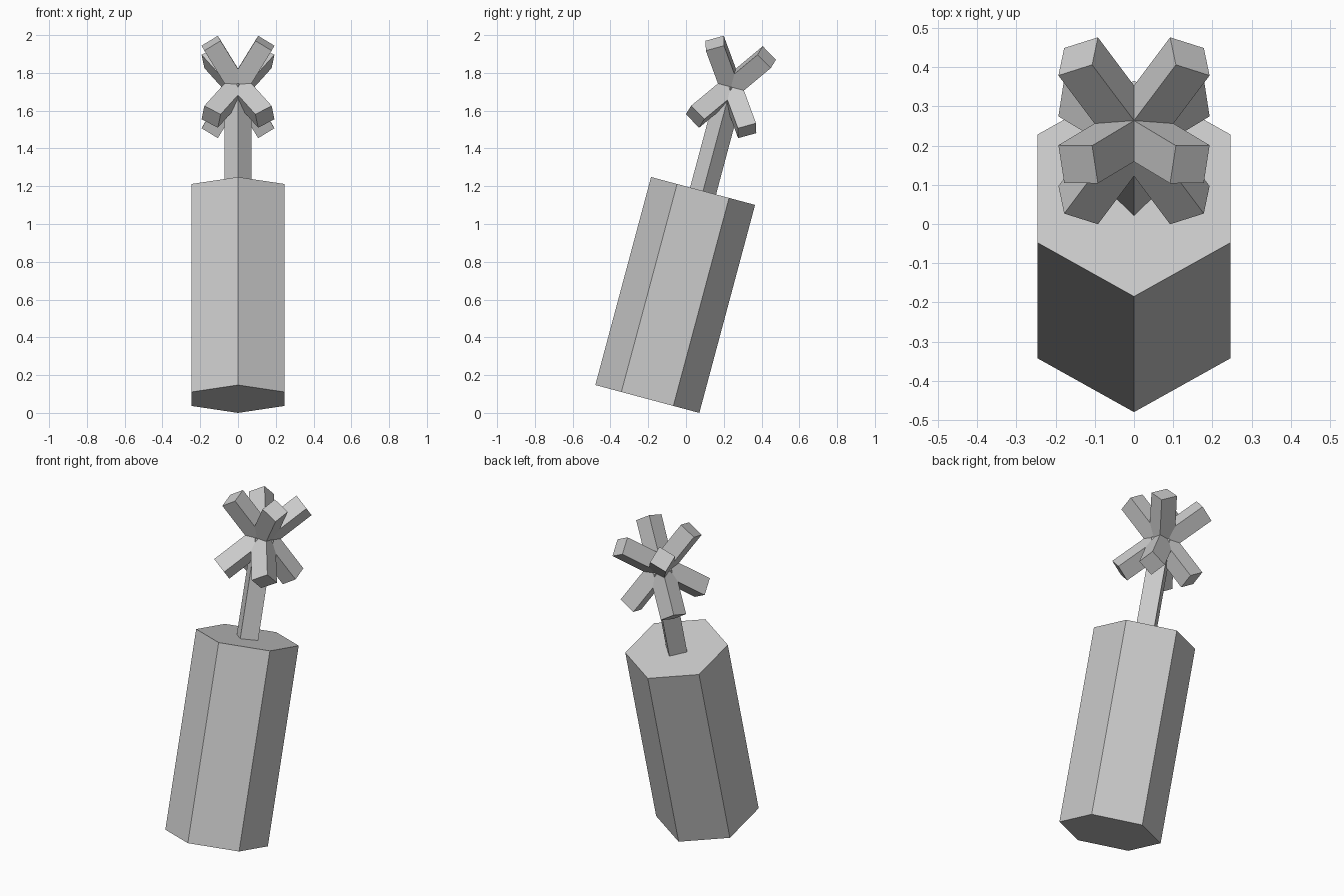
import bpy
from math import radians, cos, sin
from mathutils import Matrix

if "Cube" in bpy.data.objects:
    bpy.data.objects.remove(bpy.data.objects["Cube"])

U = 0.285                      # body radius, the basic module
TILT = radians(15)
# Frame of the leaning axis, origin at the middle of the base
frame = (Matrix.Translation((0, -0.48 + U * cos(TILT), U * sin(TILT)))
         @ Matrix.Rotation(-TILT, 4, 'X'))


def prism(name, sides, radius, depth, height, rot=Matrix.Identity(4)):
    """Flat-sided prism centred at a height along the leaning axis."""
    bpy.ops.mesh.primitive_cylinder_add(vertices=sides, radius=radius, depth=depth)
    ob = bpy.context.object
    ob.name = name
    ob.matrix_world = frame @ Matrix.Translation((0, 0, height)) @ rot
    return ob


# Hexagonal handle and thin square stem
prism("handle", 6, U, 4 * U, 2 * U)
prism("stem", 4, U / 4, 2 * U, 5 * U)

# Head: four square bars crossing at the stem's end, 45 degrees off the axis
for i in range(4):
    rot = (Matrix.Rotation(radians(45 + 90 * i), 4, 'Z')
           @ Matrix.Rotation(radians(45), 4, 'Y'))
    prism(f"head_bar_{i + 1}", 4, U / 4, 2 * U, 6 * U, rot)
